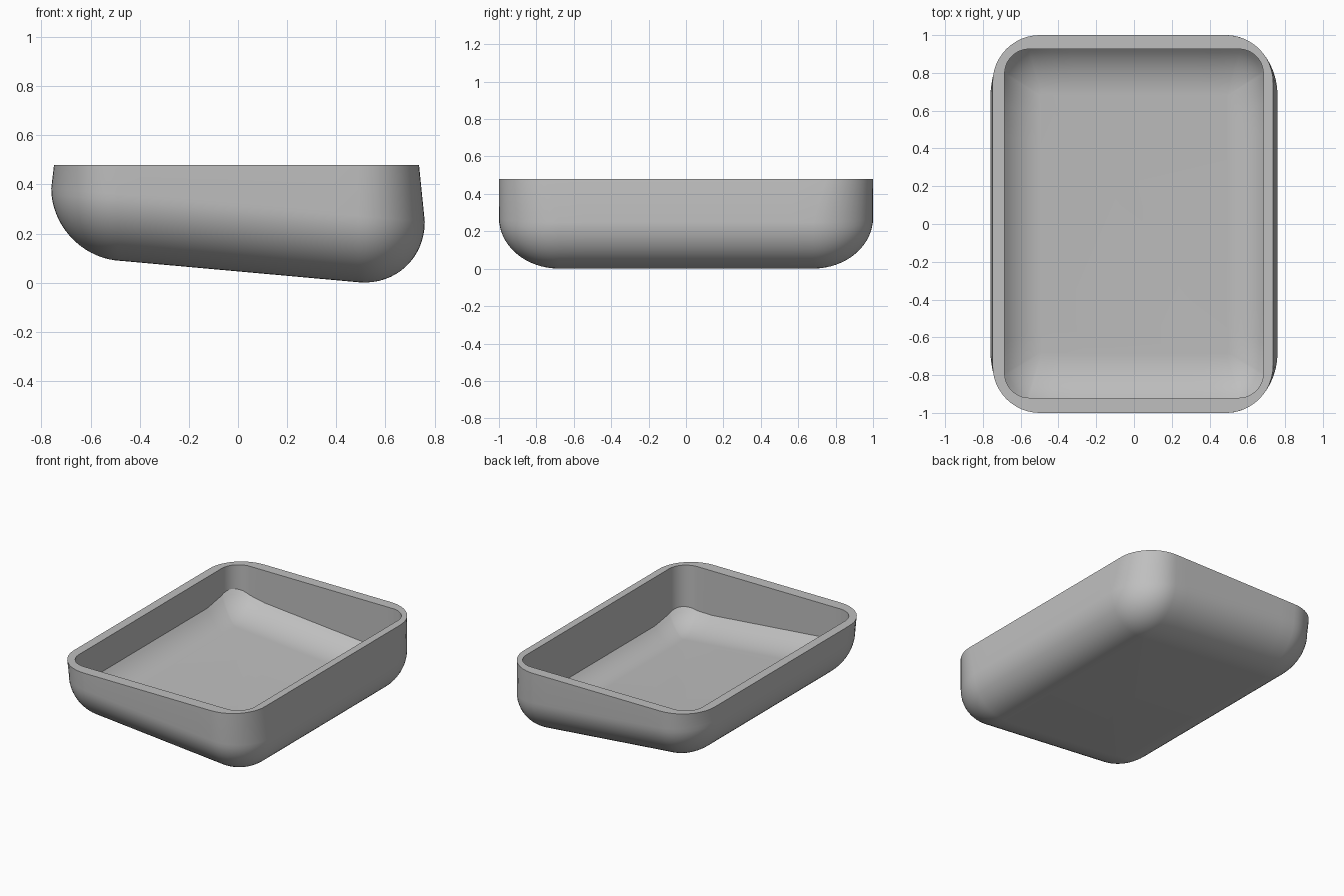
import bpy, bmesh, math

old = bpy.data.objects.get("Cube")
if old:
    bpy.data.objects.remove(old, do_unlink=True)

# Main sizes: belly half-extents, edge rounding radii, rounding height, rim
HX, HY = 0.76, 1.0
RX, RY, H = 0.27, 0.32, 0.27
RIM_Z, FLOOR_T = 0.48, 0.07
CX, CY = HX - RX, HY - RY


def floor_z(x):
    """Height of the sloping underside."""
    return 0.046 - 0.09 * x


def bowl_z(x, y):
    """Height of the rounded underside at any point."""
    a = max(0, abs(x) - CX) / RX
    b = max(0, abs(y) - CY) / RY
    q = min(1, math.hypot(a, b))
    return floor_z(x) + H * (1 - math.sqrt(1 - q * q))


def outline(cx, cy, rx, ry, x0=0.0, y0=0.0, corner=12, side=10):
    """Rounded rectangle, counter-clockwise, with subdivided sides."""
    pts = []
    for i, (sx, sy) in enumerate([(1, 1), (-1, 1), (-1, -1), (1, -1)]):
        for j in range(corner + 1):
            t = math.pi / 2 * (i + j / corner)
            pts.append((x0 + sx * cx + rx * math.cos(t),
                        y0 + sy * cy + ry * math.sin(t)))
        nx, ny = [(-1, 1), (-1, -1), (1, -1), (1, 1)][i]
        t = math.pi / 2 * (i + 1)
        end = (x0 + nx * cx + rx * math.cos(t), y0 + ny * cy + ry * math.sin(t))
        ax, ay = pts[-1]
        pts += [(ax + (end[0] - ax) * k / side, ay + (end[1] - ay) * k / side)
                for k in range(1, side)]
    return pts


rings = []

# Rounded underside, from the flat bottom out to the belly
for i in range(17):
    ang = math.radians(2 + 88 * i / 16)
    q = math.sin(ang)
    lift = H * (1 - math.cos(ang))
    rings.append([(x, y, floor_z(x) + lift)
                  for x, y in outline(CX, CY, RX * q, RY * q)])

# Outer and inner rim
rings.append([(x, y, RIM_Z) for x, y in
              outline(0.4925, 0.75, 0.25, 0.25, x0=-0.006)])
lip = outline(0.555, 0.793, 0.13, 0.13, y0=0.003)
rings.append([(x, y, RIM_Z) for x, y in lip])

# Upright inner wall, then the dished floor
inner_floor = outline(CX, CY, 0.004, 0.004)
for i in range(13):
    f = i / 12
    ring = []
    for (ax, ay), (bx, by) in zip(lip, inner_floor):
        x, y = ax + (bx - ax) * f, ay + (by - ay) * f
        ring.append((x, y, bowl_z(x, y) + FLOOR_T))
    rings.append(ring)

# Skin the rings and close both floors
bm = bmesh.new()
loops = [[bm.verts.new(p) for p in ring] for ring in rings]
n = len(loops[0])
for lo, hi in zip(loops, loops[1:]):
    for i in range(n):
        j = (i + 1) % n
        bm.faces.new((lo[i], lo[j], hi[j], hi[i]))
bm.faces.new(loops[0][::-1])
bm.faces.new(loops[-1])
bmesh.ops.recalc_face_normals(bm, faces=bm.faces)
mesh = bpy.data.meshes.new("tray_shell")
bm.to_mesh(mesh)
bm.free()
tray = bpy.data.objects.new("tray_shell", mesh)
bpy.context.collection.objects.link(tray)

# Plain grey material
grey = bpy.data.materials.new("light grey")
grey.use_nodes = True
colour = (0.52, 0.52, 0.52, 1)
grey.diffuse_color = colour
grey.node_tree.nodes["Principled BSDF"].inputs["Base Color"].default_value = colour
mesh.materials.append(grey)

# Smooth shading with crisp rim and floor edges
bpy.ops.object.select_all(action='DESELECT')
tray.select_set(True)
bpy.context.view_layer.objects.active = tray
bpy.ops.object.shade_smooth_by_angle(angle=math.radians(30))
